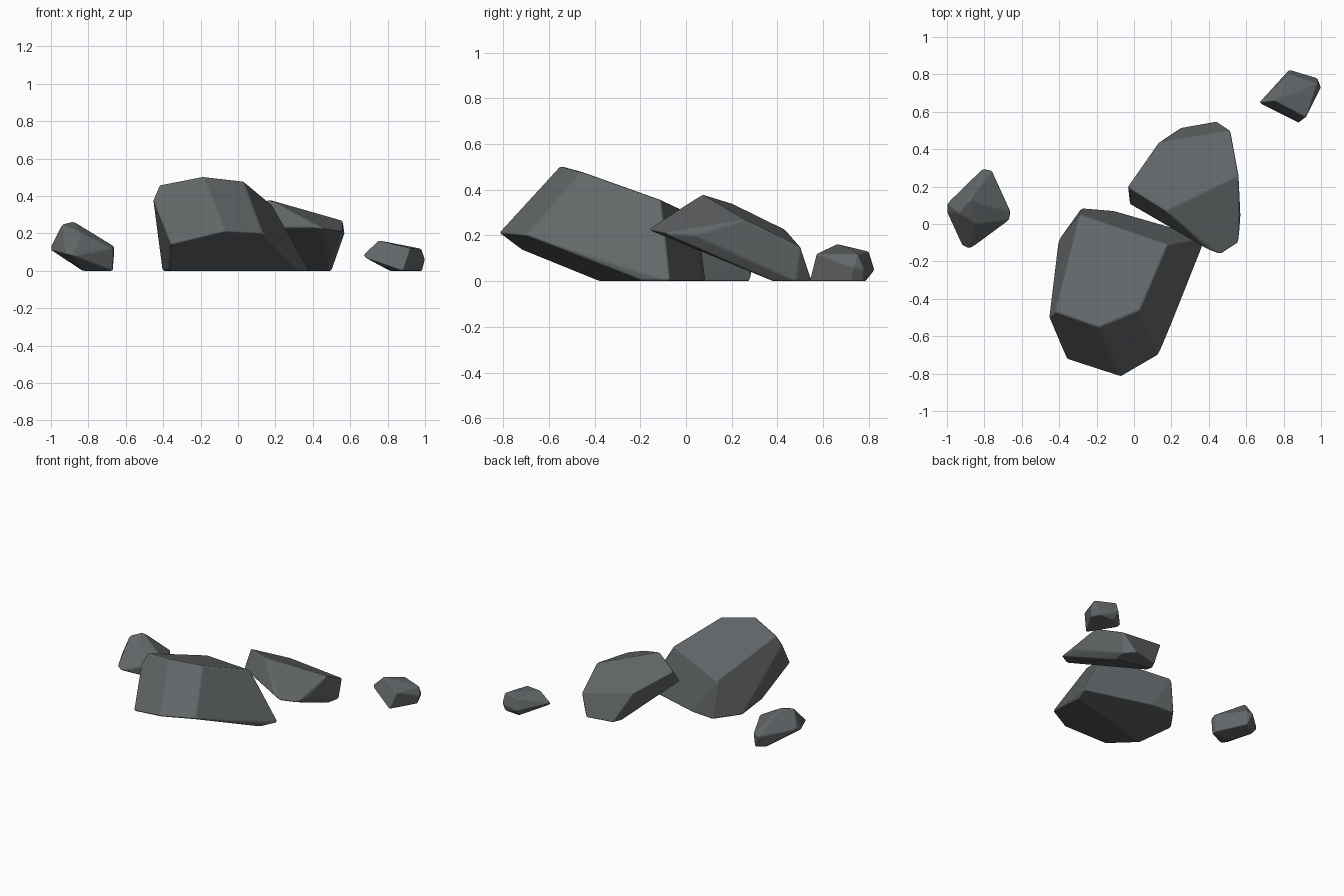
import bpy, bmesh

stone = bpy.data.materials.new("slate grey")
stone.diffuse_color = (0.125, 0.135, 0.14, 1)


def rock(name, points, bevel):
    """Faceted stone: convex hull of its corners with softened edges."""
    bm = bmesh.new()
    for p in points:
        bm.verts.new(p)
    res = bmesh.ops.convex_hull(bm, input=bm.verts[:])
    loose = [v for v in bm.verts if not v.link_faces]
    bmesh.ops.delete(bm, geom=loose, context='VERTS')
    # merge near-coplanar triangles into broad facets
    bmesh.ops.dissolve_limit(bm, angle_limit=0.16, verts=bm.verts[:], edges=bm.edges[:])
    bmesh.ops.recalc_face_normals(bm, faces=bm.faces[:])
    for f in bm.faces:
        f.smooth = True
    me = bpy.data.meshes.new(name)
    bm.to_mesh(me)
    bm.free()
    me.materials.append(stone)
    ob = bpy.data.objects.new(name, me)
    bpy.context.collection.objects.link(ob)
    b = ob.modifiers.new("soft edges", 'BEVEL')
    b.width = bevel
    b.segments = 2
    b.limit_method = 'ANGLE'
    b.angle_limit = 0.2
    b.harden_normals = True
    return ob


# big boulder, front
rock("large_boulder", [
    (-.29, .05, .28), (.18, -.11, .355), (.03, -.46, .48), (-.19, -.55, .505), (-.42, -.47, .46),
    (-.455, -.50, .38), (-.36, -.725, .14), (-.07, -.82, .21), (.135, -.70, .20),
    (.385, -.07, 0), (.33, -.19, 0), (-.37, -.38, 0), (-.405, -.09, 0), (-.28, .085, 0), (-.10, .07, 0),
], .012)

# leaning slab behind it
rock("leaning_slab", [
    (.17, .07, .38), (-.035, .20, .34), (.13, .435, .225), (.515, .50, .15), (.56, .26, .268),
    (.40, -.14, .24), (.46, -.165, .225), (.56, -.10, .21), (.57, .04, .20), (-.025, .11, .23),
    (.22, .45, 0), (.25, .515, 0), (.44, .55, 0), (.50, .48, 0), (.48, .38, 0),
], .012)

# small stone, left
rock("left_stone", [
    (-.94, .06, .25), (-.88, .13, .265), (-.84, .00, .205), (-1.0, .11, .13), (-1.0, .06, .11),
    (-.92, -.115, .09), (-.88, -.135, .08), (-.67, .02, .12), (-.66, .065, .13),
    (-.76, .285, .10), (-.81, .295, .09), (-.83, .06, 0), (-.67, .03, 0), (-.67, .07, 0),
    (-.77, .28, 0), (-.83, .24, 0),
], .008)

# small stone, back right
rock("right_stone", [
    (.75, .66, .163), (.92, .57, .12), (.98, .75, .118), (.83, .80, .13), (.67, .65, .085),
    (.68, .64, .07), (1.0, .73, .06), (.83, .825, .05), (.98, .78, .05),
    (.88, .54, 0), (.985, .72, 0), (.96, .775, 0), (.84, .785, 0), (.81, .66, 0),
], .006)
